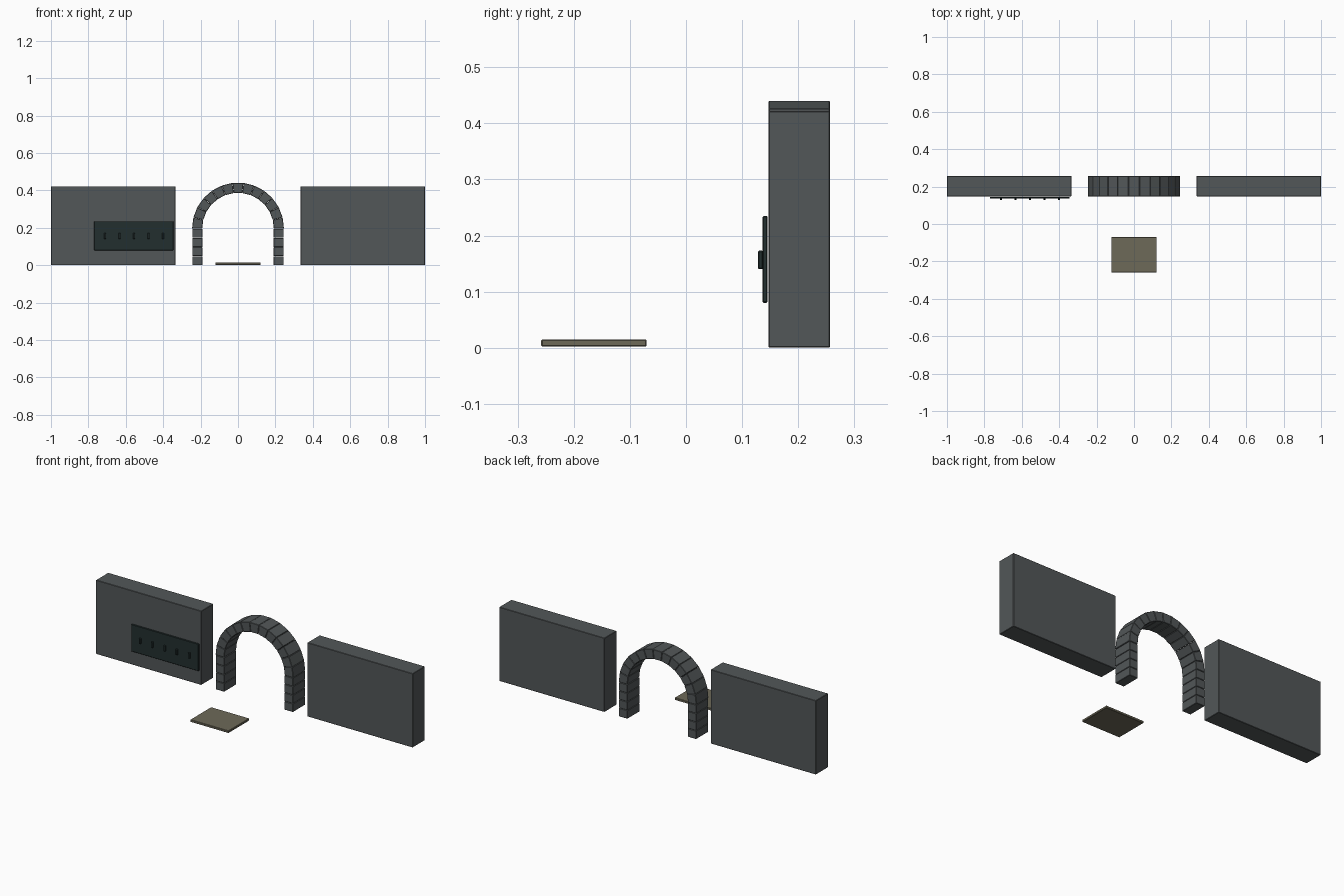
import bpy, math
from mathutils import Matrix

if "Cube" in bpy.data.objects:
    bpy.data.objects.remove(bpy.data.objects["Cube"])


def mat(name, c):
    m = bpy.data.materials.new(name)
    m.diffuse_color = (*c, 1)
    m.use_nodes = True
    m.node_tree.nodes["Principled BSDF"].inputs["Base Color"].default_value = m.diffuse_color
    return m


STONE = mat("grey_stone", (0.085, 0.095, 0.098))
PANEL = mat("dark_panel", (0.016, 0.028, 0.028))
SLAB = mat("sandy_slab", (0.155, 0.142, 0.098))


def box(name, x, y, z, material, bevel=0.002, rot=0):
    """Box from (min, max) ranges, optionally turned about Y through its centre."""
    size = [b - a for a, b in (x, y, z)]
    mid = [(a + b) / 2 for a, b in (x, y, z)]
    bpy.ops.mesh.primitive_cube_add(size=1, location=mid)
    ob = bpy.context.object
    ob.name = name
    ob.data.transform(Matrix.Diagonal((*size, 1)))
    ob.rotation_euler.y = rot
    ob.data.materials.append(material)
    mod = ob.modifiers.new("edge", 'BEVEL')
    mod.width = bevel
    mod.segments = 1
    return ob


DEPTH = (0.147, 0.257)

# walls either side
box("left_wall", (-1, -0.335), DEPTH, (0, 0.422), STONE)
box("right_wall", (0.335, 1), DEPTH, (0, 0.422), STONE)

# arch legs, stacked blocks
R_IN, R_OUT, SPRING = 0.19, 0.244, 0.196
STEP = SPRING / 4
for side, s in (("left", -1), ("right", 1)):
    for i in range(4):
        xs = sorted((s * R_IN, s * R_OUT))
        box(f"{side}_leg_block_{i + 1}", xs, DEPTH,
            (i * STEP, (i + 1) * STEP - 0.001), STONE)

# arch ring, wedge-shaped blocks
N = 13
for i in range(N):
    a = math.pi * (i + 0.5) / N - math.pi / 2
    rm, h = (R_IN + R_OUT) / 2, (R_OUT - R_IN) / 2
    half = math.tan(math.pi / N / 2)
    cx, cz = rm * math.sin(a), SPRING + rm * math.cos(a)
    w = R_OUT * half - 0.0005
    ob = box(f"arch_block_{i + 1}", (cx - w, cx + w), DEPTH,
             (cz - h, cz + h), STONE, rot=a)
    for v in ob.data.vertices:
        if v.co.z < 0:
            v.co.x *= R_IN / R_OUT

# wall panel with a row of pegs
box("wall_panel", (-0.77, -0.345), (0.1365, 0.1455), (0.08, 0.235), PANEL)
for i in range(5):
    x = -0.711 + i * 0.0775
    box(f"panel_peg_{i + 1}", (x - 0.006, x + 0.006), (0.128, 0.1375),
        (0.14, 0.173), PANEL)

# ground slab
box("ground_slab", (-0.121, 0.121), (-0.258, -0.07), (0.002, 0.015), SLAB)
